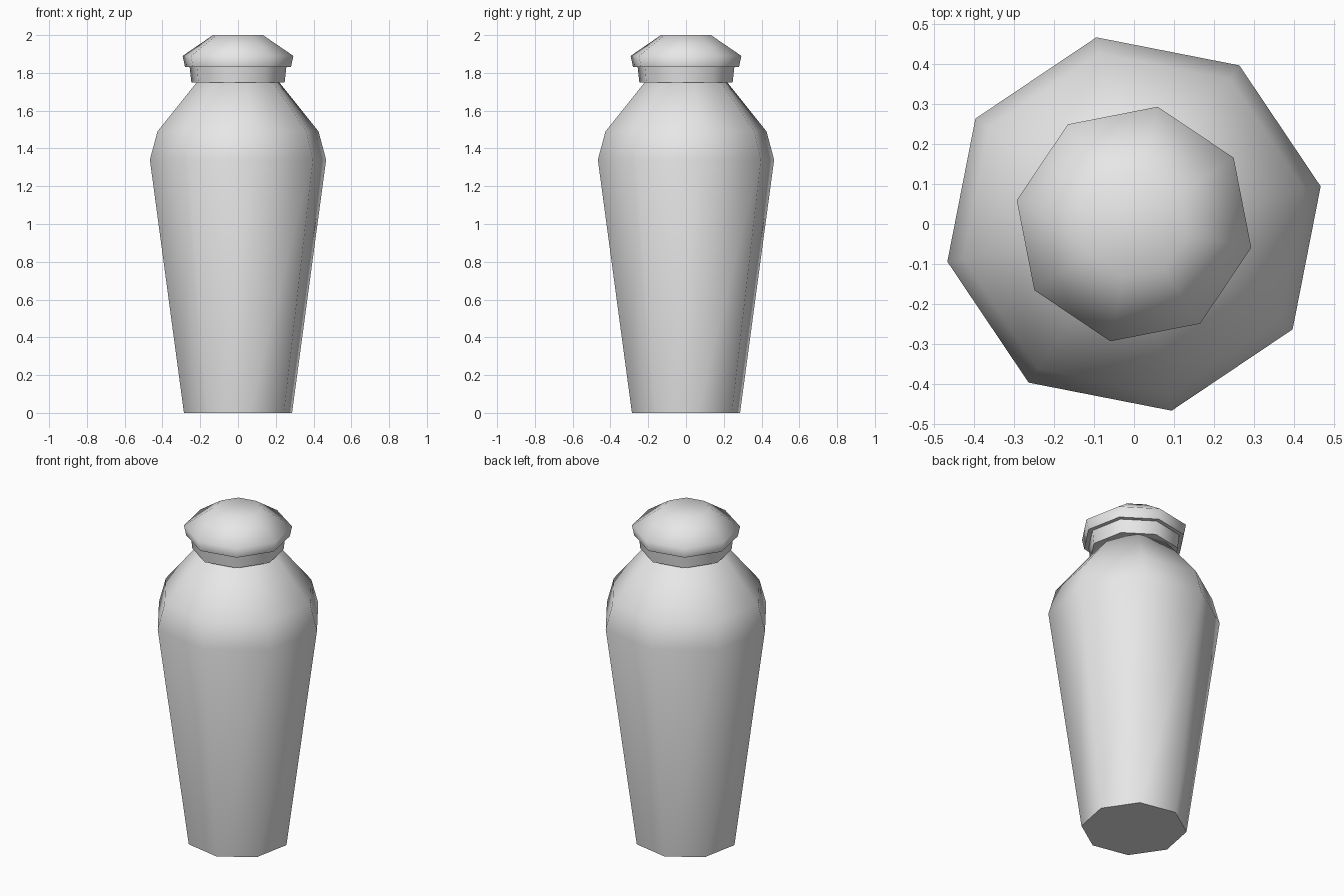
import bpy
import bmesh
from math import cos, sin, tau, radians

SIDES = 8

cube = bpy.data.objects.get("Cube")
if cube:
    bpy.data.objects.remove(cube, do_unlink=True)

# Single plain grey finish
grey = bpy.data.materials.new("plain_grey")
grey.use_nodes = True
colour = (0.8, 0.8, 0.8, 1)
grey.diffuse_color = colour
grey.node_tree.nodes["Principled BSDF"].inputs["Base Color"].default_value = colour


def turned_part(name, profile, turn):
    """Capped eight-sided solid from (radius, height) pairs, bottom to top."""
    bm = bmesh.new()
    rings = []
    for r, z in profile:
        angles = [radians(turn) + tau * i / SIDES for i in range(SIDES)]
        rings.append([bm.verts.new((r * cos(a), r * sin(a), z)) for a in angles])
    for low, high in zip(rings, rings[1:]):
        for i in range(SIDES):
            j = (i + 1) % SIDES
            bm.faces.new((low[i], low[j], high[j], high[i]))
    bm.faces.new(rings[0][::-1])
    bm.faces.new(rings[-1])
    mesh = bpy.data.meshes.new(name)
    bm.to_mesh(mesh)
    bm.free()
    mesh.materials.append(grey)
    obj = bpy.data.objects.new(name, mesh)
    bpy.context.collection.objects.link(obj)
    # Soft shading round the sides, crisp base and undersides
    bpy.ops.object.select_all(action="DESELECT")
    obj.select_set(True)
    bpy.context.view_layer.objects.active = obj
    bpy.ops.object.shade_smooth_by_angle(angle=radians(75))
    return obj


# Tapered body with shoulder and neck
turned_part("jar_body", [(0.292, 0), (0.476, 1.34), (0.435, 1.49), (0.215, 1.76)], 11.4)

# Lid collar and overhanging cap, turned against the body
turned_part("lid_collar", [(0.252, 1.75), (0.261, 1.83)], -11.4)
turned_part("lid_cap", [(0.286, 1.83), (0.299, 1.89), (0.135, 2.0)], -11.4)
